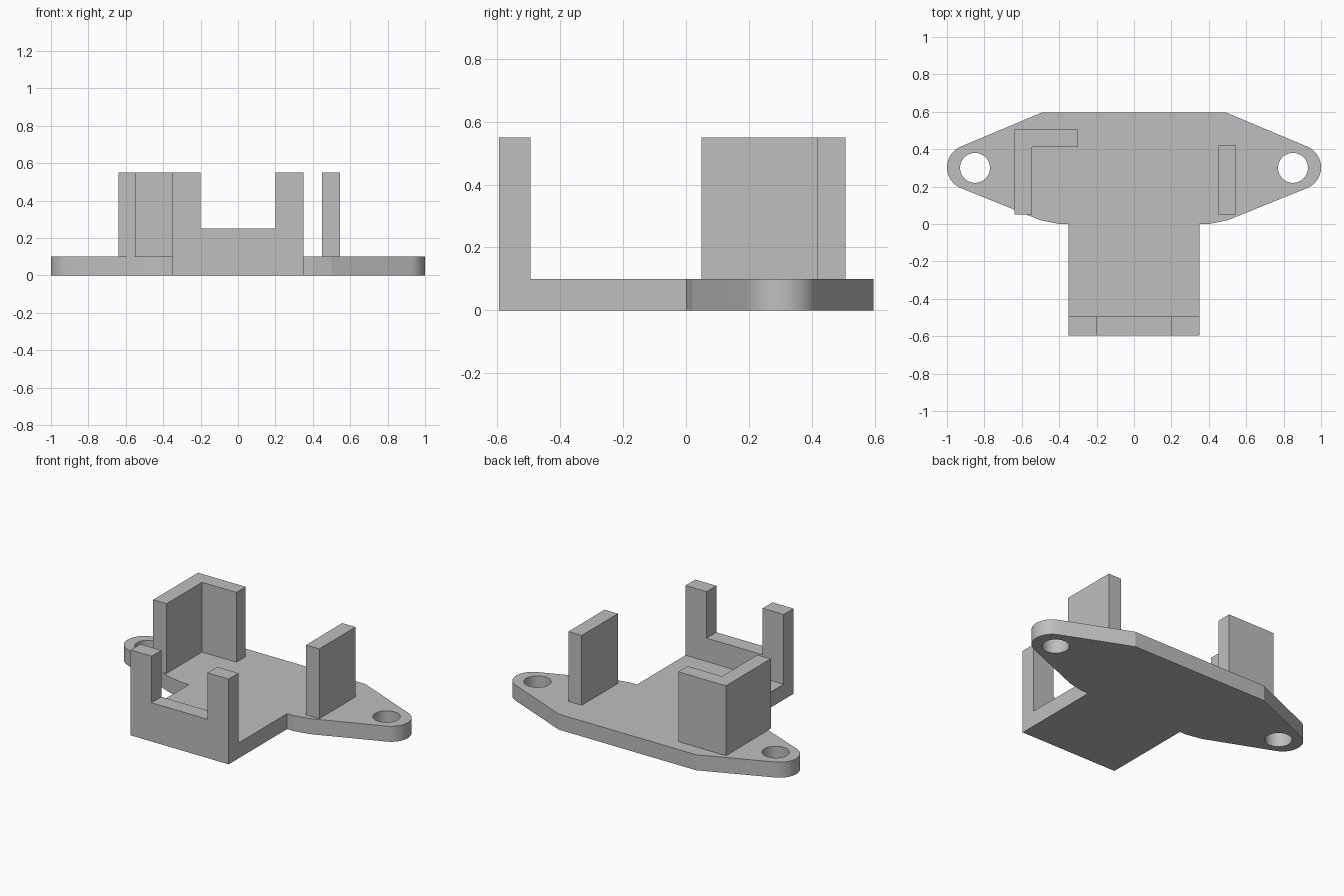
import bpy, bmesh, math
from mathutils import Vector

cube = bpy.data.objects.get("Cube")
if cube:
    bpy.data.objects.remove(cube, do_unlink=True)

grey = bpy.data.materials.new("plain grey")
grey.use_nodes = True
COLOUR = (0.52, 0.52, 0.52, 1)
grey.diffuse_color = COLOUR
grey.node_tree.nodes["Principled BSDF"].inputs["Base Color"].default_value = COLOUR

BASE, TOP, FRONT = 0.10, 0.55, -0.595


def prism(name, outline, depth):
    """Push a closed 3D outline along the depth vector."""
    bm = bmesh.new()
    face = bm.faces.new([bm.verts.new(p) for p in outline])
    result = bmesh.ops.extrude_face_region(bm, geom=[face])
    moved = [v for v in result["geom"] if isinstance(v, bmesh.types.BMVert)]
    bmesh.ops.translate(bm, verts=moved, vec=Vector(depth))
    bmesh.ops.recalc_face_normals(bm, faces=bm.faces)
    mesh = bpy.data.meshes.new(name)
    bm.to_mesh(mesh)
    bm.free()
    mesh.materials.append(grey)
    ob = bpy.data.objects.new(name, mesh)
    bpy.context.collection.objects.link(ob)
    return ob


def upright(name, footprint):
    """Wall standing on the base plate."""
    return prism(name, [(x, y, BASE) for x, y in footprint], (0, 0, TOP - BASE))


def mirrored(half):
    """Complete a left half outline with its reflection."""
    return half + [(-x, y) for x, y in reversed(half)]


# Base plate: tongue at the front, tapering ears with rounded tips
STEPS = 16
tip = []
for i in range(STEPS + 1):
    a = math.radians(-68 + 136 * i / STEPS)
    tip.append((0.88 + 0.12 * math.cos(a), 0.303 + 0.12 * math.sin(a)))
half = [(0.35, FRONT + 0.1), (0.35, 0), (0.4, 0), (0.5, 0.02)] + tip + [(0.49, 0.597)]
plate = prism("base_plate", [(x, y, 0) for x, y in mirrored(half)], (0, 0, BASE))

# Screw holes through the ears
for side in (-1, 1):
    bpy.ops.mesh.primitive_cylinder_add(vertices=48, radius=0.08, depth=0.4,
                                        location=(side * 0.85, 0.3, BASE / 2))
    cutter = bpy.context.object
    cutter.name = "hole_cutter"
    cutter.hide_render = True
    cutter.data.materials.append(grey)
    cut = plate.modifiers.new("hole", 'BOOLEAN')
    cut.operation, cut.solver, cut.object = 'DIFFERENCE', 'EXACT', cutter
    bpy.context.view_layer.objects.active = plate
    bpy.ops.object.modifier_apply(modifier=cut.name)
    bpy.data.objects.remove(cutter, do_unlink=True)

bpy.ops.object.select_all(action='DESELECT')
plate.select_set(True)
bpy.context.view_layer.objects.active = plate
bpy.ops.object.shade_smooth_by_angle(angle=math.radians(10))

# Front wall with a notch between two posts
notch = mirrored([(0.35, 0), (0.35, TOP), (0.2, TOP), (0.2, 0.25)])
prism("front_wall", [(x, FRONT, z) for x, z in notch], (0, 0.1, 0))

# Corner wall on the right, straight wall on the left
upright("right_corner_wall", [(-0.64, 0.05), (-0.545, 0.05), (-0.545, 0.412),
                              (-0.3, 0.412), (-0.3, 0.507), (-0.64, 0.507)])
upright("left_wall", [(0.45, 0.05), (0.545, 0.05), (0.545, 0.42), (0.45, 0.42)])
